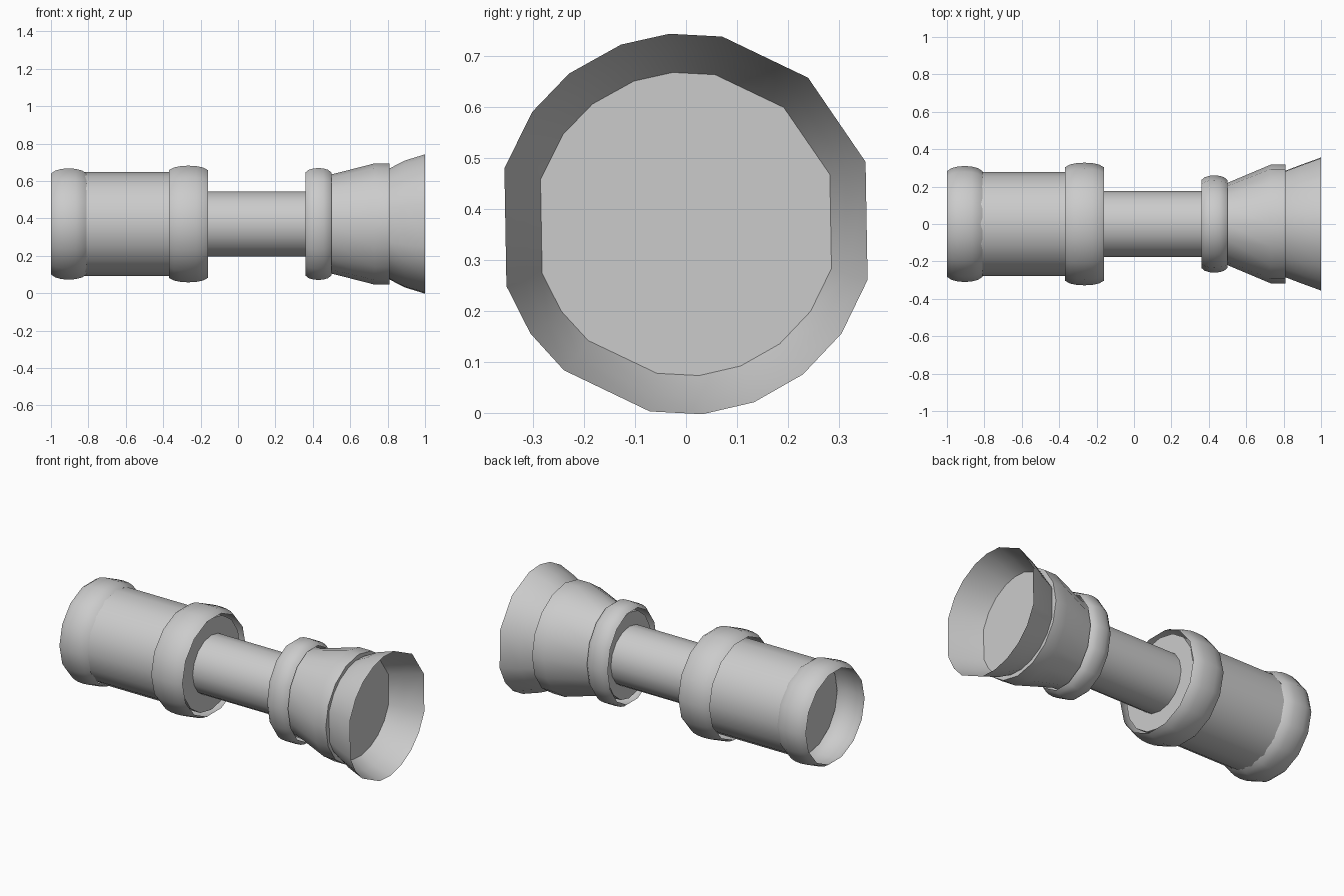
import bpy
import bmesh
from math import cos, sin, radians

cube = bpy.data.objects.get("Cube")
if cube:
    bpy.data.objects.remove(cube, do_unlink=True)

AXIS_HEIGHT = 0.37


def even_angles(sides):
    return [360 * i / sides for i in range(sides)]


def lathe(name, profile, angles, capped=False):
    """Sweep (x, y radius, z radius) stations around the long x axis."""
    bm = bmesh.new()
    rings = []
    for x, ry, rz in profile:
        rings.append([bm.verts.new((x, ry * cos(radians(a)),
                                    AXIS_HEIGHT + rz * sin(radians(a))))
                      for a in angles])
    count = len(angles)
    for near, far in zip(rings, rings[1:]):
        for i in range(count):
            j = (i + 1) % count
            bm.faces.new((near[i], near[j], far[j], far[i]))
    if capped:
        bm.faces.new(rings[0][::-1])
        bm.faces.new(rings[-1])
    mesh = bpy.data.meshes.new(name)
    bm.to_mesh(mesh)
    bm.free()
    obj = bpy.data.objects.new(name, mesh)
    bpy.context.collection.objects.link(obj)
    bpy.ops.object.select_all(action='DESELECT')
    obj.select_set(True)
    bpy.context.view_layer.objects.active = obj
    bpy.ops.object.shade_smooth_by_angle(angle=radians(35))
    return obj


def collar(name, start, end, ry, rz, drop):
    """Open rounded band whose ends are smaller than its crown by drop."""
    stations = ((0, 1), (0.13, 0.4), (0.3, 0.1), (0.5, 0),
                (0.7, 0.1), (0.87, 0.4), (1, 1))
    profile = [(start + t * (end - start), ry - d * drop, rz - d * drop)
               for t, d in stations]
    return lathe(name, profile, even_angles(14))


# Wide barrel and slim grip
lathe("barrel", [(-0.82, 0.277, 0.277), (-0.18, 0.277, 0.277)],
      even_angles(16), capped=True)
lathe("grip", [(-0.19, 0.177, 0.175), (0.40, 0.177, 0.175)],
      even_angles(16), capped=True)

# Rounded collars
collar("end_collar", -1.0, -0.81, 0.31, 0.305, 0.028)
collar("middle_collar", -0.37, -0.16, 0.328, 0.32, 0.025)
collar("neck_collar", 0.36, 0.50, 0.26, 0.307, 0.025)

# Tapered head
lathe("head_cone", [(0.38, 0.215, 0.26), (0.50, 0.22, 0.265),
                    (0.73, 0.317, 0.324), (0.81, 0.317, 0.324)],
      even_angles(16), capped=True)

# Open flared rim with uneven facets
rim_angles = [-17, 19, 50, 79, 95, 110, 128, 144, 163,
              199, 215, 230, 259, 275, 291, 308, 325]
lathe("flared_rim", [(0.81, 0.298, 0.298), (0.89, 0.33, 0.34),
                     (1.0, 0.372, 0.374)], rim_angles)
